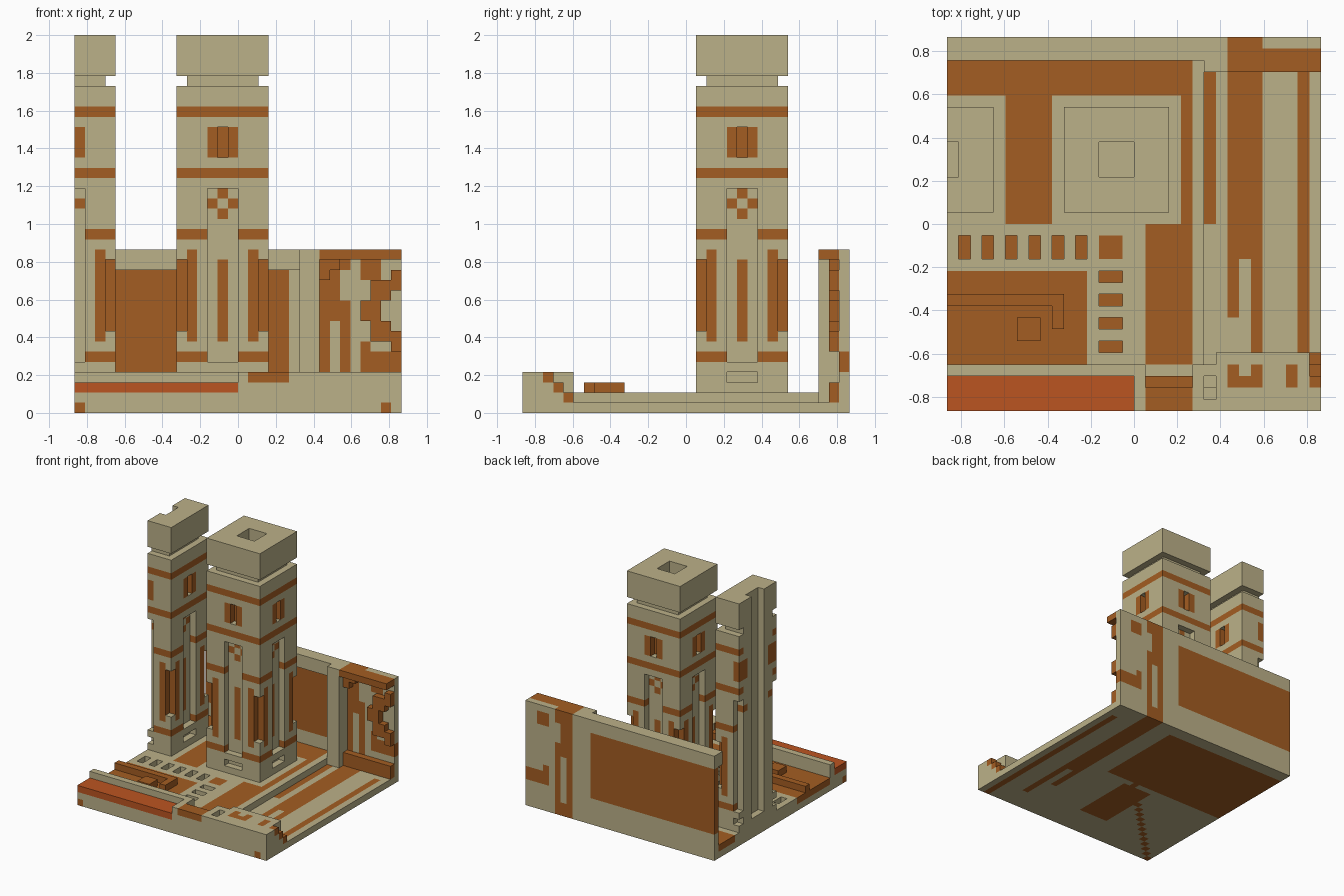
import bpy
import bmesh

UNIT = 2 / 37          # edge of one building block
HALF = 16              # half of the footprint, in blocks
SAND, BROWN, ORANGE = range(3)

old_cube = bpy.data.objects.get("Cube")
if old_cube:
    bpy.data.objects.remove(old_cube, do_unlink=True)


def make_material(name, colour):
    mat = bpy.data.materials.new(name)
    mat.use_nodes = True
    mat.diffuse_color = (*colour, 1)
    mat.node_tree.nodes["Principled BSDF"].inputs["Base Color"].default_value = (*colour, 1)
    return mat


MATERIALS = [
    make_material("sandstone", (0.50, 0.44, 0.25)),
    make_material("rust_brown", (0.37, 0.11, 0.016)),
    make_material("bright_orange", (0.50, 0.09, 0.015)),
]

# the six directions, each with two in-plane axes giving outward winding
SIDES = [((1, 0, 0), (0, 1, 0), (0, 0, 1)), ((-1, 0, 0), (0, 0, 1), (0, 1, 0)),
         ((0, 1, 0), (0, 0, 1), (1, 0, 0)), ((0, -1, 0), (1, 0, 0), (0, 0, 1)),
         ((0, 0, 1), (1, 0, 0), (0, 1, 0)), ((0, 0, -1), (0, 1, 0), (1, 0, 0))]


class Blocks:
    """A part made of boxes that can be added, cut away and painted."""

    def __init__(self, name):
        self.name, self.cells, self.underside = name, {}, None

    @staticmethod
    def span(x, y, z):
        return [(i, j, k) for i in range(*x) for j in range(*y) for k in range(*z)]

    def add(self, x, y, z, colour=SAND):
        for cell in self.span(x, y, z):
            self.cells[cell] = colour

    def cut(self, x, y, z):
        for cell in self.span(x, y, z):
            self.cells.pop(cell, None)

    def paint(self, x, y, z, colour=BROWN):
        for cell in self.span(x, y, z):
            if cell in self.cells:
                self.cells[cell] = colour

    def build(self):
        bm = bmesh.new()
        corners = {}

        def corner(point):
            if point not in corners:
                corners[point] = bm.verts.new(((point[0] - HALF) * UNIT,
                                               (point[1] - HALF) * UNIT, point[2] * UNIT))
            return corners[point]

        for cell, colour in self.cells.items():
            for normal, u, v in SIDES:
                if tuple(c + n for c, n in zip(cell, normal)) in self.cells:
                    continue
                start = tuple(c + max(n, 0) for c, n in zip(cell, normal))
                ring = [tuple(s + a * p + b * q for s, p, q in zip(start, u, v))
                        for a, b in ((0, 0), (1, 0), (1, 1), (0, 1))]
                face = bm.faces.new([corner(p) for p in ring])
                face.material_index = colour
                if self.underside and normal[2] < 0 and cell[2] == 0:
                    face.material_index = self.underside(cell[0], cell[1])
        mesh = bpy.data.meshes.new(self.name)
        bm.to_mesh(mesh)
        bm.free()
        for mat in MATERIALS:
            mesh.materials.append(mat)
        obj = bpy.data.objects.new(self.name, mesh)
        bpy.context.collection.objects.link(obj)


# ---- ground slab with the sunken road on the right
ground = Blocks("ground_and_plaza")
ground.add((0, 32), (0, 32), (0, 1))
ground.paint((22, 23), (16, 29), (0, 1))
ground.paint((24, 27), (13, 32), (0, 1))
ground.paint((24, 25), (8, 13), (0, 1))
ground.paint((26, 27), (4, 13), (0, 1))
ground.paint((30, 31), (0, 29), (0, 1))
ground.paint((0, 1), (0, 1), (0, 1))

# raised plaza and its painted paving
ground.add((0, 22), (0, 31), (1, 2))
ground.paint((0, 21), (16, 31), (1, 2))
for left, right in ((0, 5), (9, 20)):
    ground.paint((left, right), (16, 27), (1, 2), SAND)
ground.paint((17, 21), (4, 16), (1, 2))
ground.paint((0, 12), (4, 12), (1, 2))
ground.paint((13, 15), (13, 15), (1, 2))

# rows of small pits
for n in range(6):
    x = 1 + 2 * n
    ground.cut((x, x + 1), (13, 15), (1, 2))
    ground.paint((x, x + 1), (13, 15), (0, 1))
for y in (5, 7, 9, 11):
    ground.cut((13, 15), (y, y + 1), (1, 2))
    ground.paint((13, 15), (y, y + 1), (0, 1))


def underside_colour(x, y):
    road = (24 <= x < 27 and y > 12) or (x == 24 and y > 7) or (x == 26 and y > 3)
    court = x < 21 and 16 <= y < 30
    path = 12 <= x < 17 and 5 <= y < 15
    diagonal = x == y and x < 16
    return BROWN if road or court or path or diagonal or (x == 30 and y < 29) else SAND


ground.underside = underside_colour
ground.build()

# ---- front kerb, with the orange bench on the left
kerb = Blocks("front_kerb")
kerb.add((0, 16), (0, 3), (1, 2), BROWN)
kerb.add((0, 16), (0, 3), (2, 3), ORANGE)
kerb.add((0, 16), (3, 4), (1, 4))
kerb.add((16, 32), (0, 4), (1, 4))
kerb.add((23, 31), (4, 5), (1, 4))
kerb.paint((17, 21), (0, 4), (2, 4))
kerb.paint((17, 21), (0, 1), (2, 3), SAND)
for n in range(2):                                 # steps down to the plaza
    kerb.cut((17, 21), (2 + n, 4), (3 - n, 4))
    kerb.cut((22, 23), (1 + n, 2 + n), (2 + n, 4))
kerb.paint((24, 27), (2, 3), (3, 4))
for x in (24, 26, 29):
    kerb.paint((x, x + 1), (2, 4), (3, 4))
kerb.cut((31, 32), (3, 5), (1, 4))
for n in range(3):                                 # stair at the outer end
    kerb.add((31, 32), (2 + n, 3 + n), (1, 4 - n))
    kerb.paint((31, 32), (2 + n, 3 + n), (3 - n, 4 - n))
kerb.build()

# ---- low benches on the brown paving
bench = Blocks("angled_bench")
bench.add((0, 10), (9, 10), (2, 3), BROWN)
bench.add((9, 10), (7, 9), (2, 3), BROWN)
bench.build()
stool = Blocks("square_stool")
stool.add((6, 8), (6, 8), (2, 3), BROWN)
stool.build()

# ---- back wall
wall = Blocks("back_wall")
wall.add((0, 32), (31, 32), (1, 16))
wall.add((0, 22), (30, 32), (14, 16))
wall.paint((0, 21), (31, 32), (4, 14))
wall.add((22, 24), (29, 32), (1, 16))
wall.paint((24, 27), (31, 32), (1, 16))
wall.paint((25, 26), (31, 32), (2, 9), SAND)
wall.paint((26, 27), (31, 32), (11, 14), SAND)
wall.paint((28, 30), (31, 32), (13, 15))
wall.paint((28, 29), (31, 32), (4, 7))
wall.paint((29, 32), (31, 32), (4, 6))
wall.build()

cornice = Blocks("wall_cornice")
cornice.add((24, 32), (29, 31), (15, 16), BROWN)
cornice.add((24, 26), (30, 31), (14, 15), BROWN)
cornice.add((24, 25), (30, 31), (13, 14), BROWN)
cornice.build()
plinth = Blocks("wall_plinth")
plinth.add((24, 32), (30, 31), (1, 3), BROWN)
plinth.build()

# half gear relief, mirrored above and below its middle
gear = Blocks("gear_relief")
for step, (left, right) in enumerate(((28, 30), (29, 31), (29, 32), (31, 32))):
    for z in (10 + step, 9 - step):
        gear.add((left, right), (30, 31), (z, z + 1), BROWN)
gear.build()


# ---- towers: one design with four equal faces, trimmed at the plot edge
def build_tower(name, centre_x, centre_y):
    tower = Blocks(name)
    tower.add((-4, 5), (-4, 5), (2, 37))
    for z in (5, 17, 23, 29):                      # painted bands
        tower.paint((-4, 5), (-4, 5), (z, z + 1))
        tower.paint((-3, 4), (-3, 4), (z, z + 1), SAND)
    for _ in range(4):
        tower.cut((-4, 5), (-4, -3), (32, 33))     # neck under the cap
        tower.cut((-1, 2), (-4, -3), (5, 22))      # tall door niche
        tower.cut((-1, 2), (-4, -3), (3, 4))       # foot slot
        tower.cut((-4, -3), (-4, -3), (8, 15))
        tower.cut((-4, -3), (-4, -3 + 0), (8, 15))
        tower.paint((0, 1), (-3, -2), (7, 15))     # stripe in the niche
        tower.paint((0, 1), (-3, -2), (19, 22))    # four petal flower
        tower.paint((-1, 2), (-3, -2), (20, 21))
        tower.paint((0, 1), (-3, -2), (20, 21), SAND)
        tower.paint((-1, 2), (-4, -2), (25, 28))   # window
        tower.cut((0, 1), (-4, -3), (25, 28))
        tower.paint((-3, -2), (-4, -3), (7, 16))   # corner stripes
        tower.paint((3, 4), (-4, -3), (7, 16))
        tower.cells = {(-j, i, k): c for (i, j, k), c in tower.cells.items()}
    for i in (-4, 4):                              # notched corners
        for j in (-4, 4):
            tower.cut((i, i + 1), (j, j + 1), (8, 15))
    tower.cut((-1, 2), (-1, 2), (3, 37))           # central shaft
    tower.cells = {(i + centre_x, j + centre_y, k): c
                   for (i, j, k), c in tower.cells.items() if i + centre_x >= 0}
    tower.build()


build_tower("main_tower", 14, 21)
build_tower("edge_tower", -1, 21)
